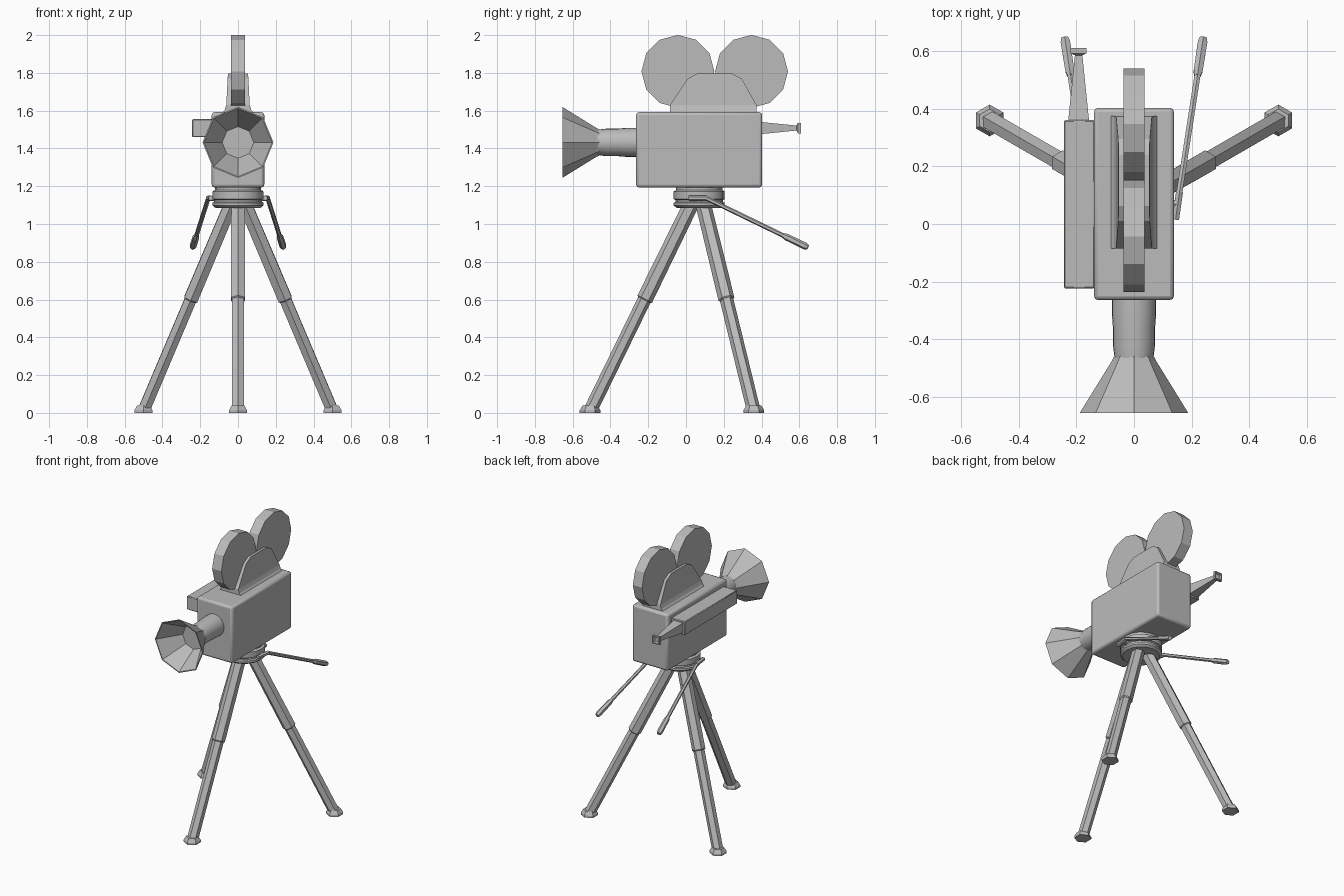
import bpy, bmesh, math
from mathutils import Vector

if "Cube" in bpy.data.objects:
    bpy.data.objects.remove(bpy.data.objects["Cube"])

grey = bpy.data.materials.new("mid grey")
grey.diffuse_color = (0.5, 0.5, 0.5, 1)
grey.use_nodes = True
grey.node_tree.nodes["Principled BSDF"].inputs["Base Color"].default_value = grey.diffuse_color


def loft(name, rings, smooth=None):
    """Skin a list of equal-length point rings and cap both ends."""
    bm = bmesh.new()
    vs = [[bm.verts.new(p) for p in ring] for ring in rings]
    n = len(vs[0])
    for a, b in zip(vs, vs[1:]):
        for i in range(n):
            j = (i + 1) % n
            bm.faces.new((a[i], a[j], b[j], b[i]))
    bm.faces.new(vs[0][::-1])
    bm.faces.new(vs[-1])
    bmesh.ops.recalc_face_normals(bm, faces=bm.faces)
    me = bpy.data.meshes.new(name)
    bm.to_mesh(me)
    bm.free()
    me.materials.append(grey)
    ob = bpy.data.objects.new(name, me)
    bpy.context.collection.objects.link(ob)
    if smooth:
        bpy.ops.object.select_all(action='DESELECT')
        ob.select_set(True)
        bpy.context.view_layer.objects.active = ob
        bpy.ops.object.shade_smooth_by_angle(angle=math.radians(smooth))
    return ob


def ring(centre, u, v, r, n):
    c, u, v = Vector(centre), Vector(u), Vector(v)
    return [c + r * (math.cos(2 * math.pi * i / n) * u + math.sin(2 * math.pi * i / n) * v)
            for i in range(n)]


def rod(name, stops, n=6, smooth=None):
    """Tube through (point, radius) stops with one corner facing up."""
    d = (Vector(stops[-1][0]) - Vector(stops[0][0])).normalized()
    side = d.cross(Vector((0, 0, 1))).normalized()
    up = side.cross(d)
    return loft(name, [ring(p, up, side, r, n) for p, r in stops], smooth)


def box(name, x0, x1, y0, y1, z0, z1, bevel, segments):
    ob = loft(name, [[(x0, y0, z), (x1, y0, z), (x1, y1, z), (x0, y1, z)] for z in (z0, z1)], 35)
    m = ob.modifiers.new("bevel", 'BEVEL')
    m.width, m.segments = bevel, segments
    return ob


X, Y, Z = (1, 0, 0), (0, 1, 0), (0, 0, 1)

# camera body and side viewfinder
box("camera_body", -0.139, 0.139, -0.264, 0.403, 1.193, 1.592, 0.015, 2)
box("viewfinder_box", -0.243, -0.136, -0.223, 0.36, 1.46, 1.555, 0.004, 1)

# viewfinder eyepiece: square taper with a cupped end plate
loft("viewfinder_eyepiece", [
    [(-0.192 + sx * h, y, 1.508 + sz * h) for sx, sz in ((-1, -1), (1, -1), (1, 1), (-1, 1))]
    for y, h in ((0.35, 0.037), (0.585, 0.013), (0.592, 0.028), (0.61, 0.028),
                 (0.61, 0.021), (0.6, 0.015))])

# reel bracket on top of the body, flaring at its base
loft("reel_bracket", [
    [(-w, y0, z), (w, y0, z), (w, y1, z), (-w, y1, z)]
    for y0, y1, z, w in ((-0.085, 0.375, 1.585, 0.085), (-0.085, 0.374, 1.605, 0.07),
                         (-0.085, 0.373, 1.63, 0.062), (0.01, 0.295, 1.77, 0.055),
                         (0.063, 0.24, 1.798, 0.053))])

# film reels
for name, y in (("front_reel", -0.043), ("back_reel", 0.347)):
    loft(name, [ring((x, y, 1.808), Y, Z, 0.193, 12) for x in (-0.036, 0.036)])

# lens barrel and open octagonal hood
LZ = 1.432
loft("lens_barrel", [ring((0, y, LZ), X, Z, r, 24) for y, r in (
    (-0.25, 0.077), (-0.31, 0.077), (-0.36, 0.073), (-0.42, 0.073), (-0.475, 0.066))], 40)
loft("lens_hood", [ring((0, y, LZ), X, Z, r, 8) for y, r in (
    (-0.46, 0.07), (-0.475, 0.077), (-0.655, 0.188), (-0.655, 0.181), (-0.495, 0.084))])

# tripod head
CY = 0.07
loft("tripod_head", [ring((0, CY, z), X, Y, r, 16) for r, z in (
    (0.122, 1.2), (0.122, 1.18), (0.135, 1.172), (0.135, 1.132), (0.126, 1.127),
    (0.126, 1.117), (0.135, 1.112), (0.135, 1.098), (0.12, 1.086))], 30)

# three telescopic legs with hexagonal feet
for name, deg in (("right", 30), ("left", 150), ("front", 270)):
    out = Vector((math.cos(math.radians(deg)), math.sin(math.radians(deg)), 0))
    side = Vector((-out.y, out.x, 0))
    hub = Vector((0, CY, 0))
    top = hub + out * 0.045 + Vector((0, 0, 1.1))
    end = hub + out * 0.573 + Vector((0, 0, 0.02))
    at = lambda t: top.lerp(end, t)
    rod(name + "_upper_leg", [(at(0), 0.041), (at(0.45), 0.043), (at(0.46), 0.043), (at(0.465), 0.037)])
    rod(name + "_lower_leg", [(at(0.44), 0.036), (at(1), 0.036)])
    foot = hub + out * 0.578
    loft(name + "_foot", [ring(foot + Vector((0, 0, z)), out, side, r, 6)
                          for z, r in ((0, 0.055), (0.014, 0.055), (0.038, 0.04))])

# pan handles on both sides: pivot, flat arm, rod and thicker grip
for name, s in (("right", 1), ("left", -1)):
    p = lambda x, y, z: Vector((s * x, y, z))
    loft(name + "_handle_pivot", [ring(p(x, CY, 1.135), Y, Z, 0.014, 8) for x in (0.1, 0.155)])
    rod(name + "_handle_arm", [(p(0.144, 0.015, 1.137), 0.014), (p(0.158, 0.112, 1.137), 0.014)])
    a, b = p(0.156, 0.1, 1.14), p(0.24, 0.645, 0.876)
    rod(name + "_handle_rod", [(a, 0.012), (a.lerp(b, 0.82), 0.012)])
    rod(name + "_handle_grip", [(a.lerp(b, 0.76), 0.013), (a.lerp(b, 0.79), 0.018),
                                (a.lerp(b, 0.97), 0.019), (b, 0.014)])
